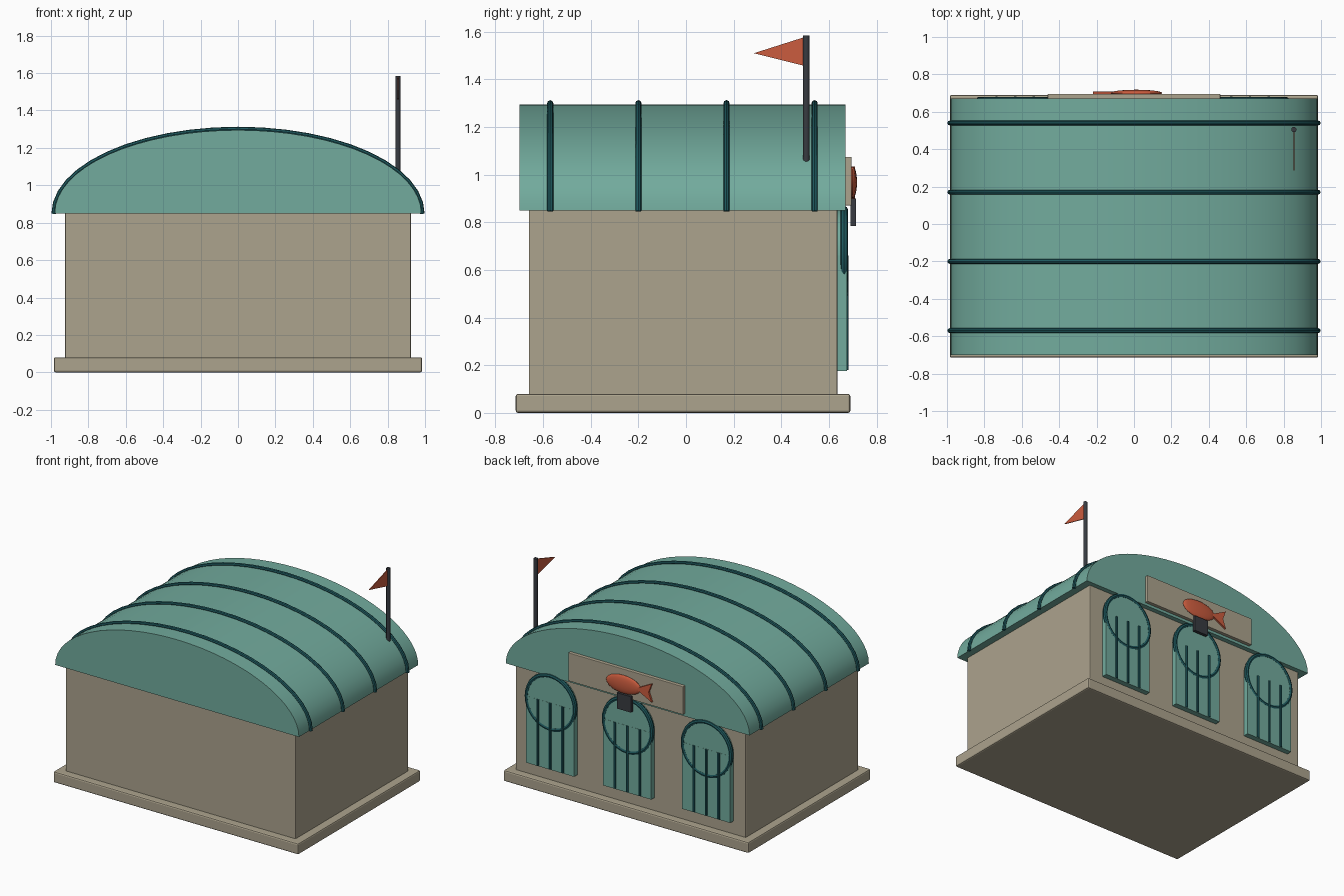
import bpy, bmesh, math
from mathutils import Matrix

if "Cube" in bpy.data.objects:
    bpy.data.objects.remove(bpy.data.objects["Cube"])


def srgb(r, g, b):
    return tuple((c / 255 / 12.92) if c < 10 else ((c / 255 + 0.055) / 1.055) ** 2.4 for c in (r, g, b)) + (1,)


def material(name, rgb):
    m = bpy.data.materials.new(name)
    m.diffuse_color = srgb(*rgb)
    m.use_nodes = True
    m.node_tree.nodes["Principled BSDF"].inputs["Base Color"].default_value = m.diffuse_color
    return m


TEAL = material("sage_teal", (114, 171, 157))
TRIM = material("dark_teal", (30, 88, 93))
STONE = material("warm_stone", (172, 163, 141))
RED = material("brick_orange", (203, 92, 62))
IRON = material("dark_iron", (56, 59, 65))


def finish(name, bm, mat, smooth=False, bevel=0):
    bmesh.ops.recalc_face_normals(bm, faces=bm.faces)
    me = bpy.data.meshes.new(name)
    bm.to_mesh(me)
    bm.free()
    me.materials.append(mat)
    ob = bpy.data.objects.new(name, me)
    bpy.context.collection.objects.link(ob)
    if bevel:
        mod = ob.modifiers.new("bevel", 'BEVEL')
        mod.width, mod.segments = bevel, 2
    if smooth:
        bpy.ops.object.select_all(action='DESELECT')
        ob.select_set(True)
        bpy.context.view_layer.objects.active = ob
        bpy.ops.object.shade_smooth_by_angle(angle=math.radians(35))
    return ob


def box(name, x, y, z, mat, bevel=0):
    """Box from (min, max) pairs on each axis."""
    bm = bmesh.new()
    size = [b - a for a, b in (x, y, z)]
    mid = [(a + b) / 2 for a, b in (x, y, z)]
    bmesh.ops.create_cube(bm, size=1, matrix=Matrix.Translation(mid) @ Matrix.Diagonal((*size, 1)))
    return finish(name, bm, mat, bevel=bevel)


def prism(name, outline, y0, y1, mat, smooth=False):
    """Extrude an (x, z) outline along y."""
    bm = bmesh.new()
    face = bm.faces.new([bm.verts.new((x, y0, z)) for x, z in outline])
    ext = bmesh.ops.extrude_face_region(bm, geom=[face])
    bmesh.ops.translate(bm, vec=(0, y1 - y0, 0), verts=[v for v in ext['geom'] if isinstance(v, bmesh.types.BMVert)])
    return finish(name, bm, mat, smooth)


def tube(name, path, radius, mat, closed=False, sides=8):
    """Sweep a round section along an (x, z) path held in one y plane."""
    bm = bmesh.new()
    n, rings = len(path), []
    for i, (x, y, z) in enumerate(path):
        a = path[(i - 1) % n] if closed or i > 0 else path[i]
        b = path[(i + 1) % n] if closed or i < n - 1 else path[i]
        tx, tz = b[0] - a[0], b[2] - a[2]
        length = math.hypot(tx, tz)
        nx, nz = -tz / length, tx / length
        ring = []
        for k in range(sides):
            t = 2 * math.pi * k / sides
            c, s = radius * math.cos(t), radius * math.sin(t)
            ring.append(bm.verts.new((x + nx * c, y + s, z + nz * c)))
        rings.append(ring)
    for i in range(n if closed else n - 1):
        r, q = rings[i], rings[(i + 1) % n]
        for k in range(sides):
            j = (k + 1) % sides
            bm.faces.new((r[k], r[j], q[j], q[k]))
    if not closed:
        bm.faces.new(rings[0])
        bm.faces.new(rings[-1])
    return finish(name, bm, mat, smooth=True)


def arc(rx, rz, cx, cz, count, a0=0.0, a1=math.pi):
    return [(cx + rx * math.cos(a0 + (a1 - a0) * i / count),
             cz + rz * math.sin(a0 + (a1 - a0) * i / count)) for i in range(count + 1)]


# Plinth and walls
box("plinth", (-0.985, 0.985), (-0.715, 0.69), (0, 0.08), STONE, bevel=0.01)
box("walls", (-0.925, 0.925), (-0.66, 0.635), (0.07, 0.86), STONE, bevel=0.006)

# Barrel roof with raised ribs
prism("barrel_roof", arc(0.98, 0.445, 0, 0.85, 32), -0.70, 0.67, TEAL, smooth=True)
for i in range(4):
    y = -0.57 + 0.37 * i
    tube(f"roof_rib_{i + 1}", [(x, y, z) for x, z in arc(0.985, 0.453, 0, 0.847, 24)], 0.013, TRIM)

# Three arched doors with a ring and bars
for i, cx in enumerate((-0.635, 0, 0.62)):
    box(f"door_panel_{i + 1}", (cx - 0.193, cx + 0.193), (0.62, 0.675), (0.175, 0.66), TEAL)
    prism(f"door_arch_{i + 1}", arc(0.193, 0.193, cx, 0.66, 20), 0.62, 0.674, TEAL, smooth=True)
    circle = arc(0.193, 0.193, cx, 0.66, 32, 0, 2 * math.pi)[:-1]
    tube(f"door_ring_{i + 1}", [(x, 0.664, z) for x, z in circle], 0.016, TRIM, closed=True)
    for k in (-1, 0, 1):
        bx = cx + 0.1 * k
        tube(f"door_bar_{i + 1}_{k + 2}", [(bx, 0.672, 0.18), (bx, 0.672, 0.66)], 0.011, TRIM)

# Sign board with bracket and fish
box("sign_board", (-0.462, 0.462), (0.66, 0.695), (0.87, 1.075), STONE, bevel=0.004)
box("sign_bracket", (-0.057, 0.057), (0.69, 0.713), (0.785, 0.90), IRON)
bm = bmesh.new()
bmesh.ops.create_uvsphere(bm, u_segments=20, v_segments=12, radius=1,
                          matrix=Matrix.Translation((0.012, 0.70, 0.968)) @ Matrix.Diagonal((0.14, 0.018, 0.066, 1)))
finish("fish_body", bm, RED, smooth=True)
prism("fish_tail", [(-0.09, 0.968), (-0.22, 1.035), (-0.195, 0.968), (-0.22, 0.901)], 0.693, 0.709, RED)

# Pole with pennant
tube("flag_pole", [(0.855, 0.505, 1.055), (0.855, 0.505, 1.585)], 0.014, IRON, sides=12)
bm = bmesh.new()
sides = [[bm.verts.new((x, y, z)) for y, z in ((0.505, 1.58), (0.505, 1.455), (0.285, 1.51))] for x in (0.852, 0.858)]
bm.faces.new(sides[0])
bm.faces.new(sides[1])
for k in range(3):
    j = (k + 1) % 3
    bm.faces.new((sides[0][k], sides[0][j], sides[1][j], sides[1][k]))
finish("pennant", bm, RED)
